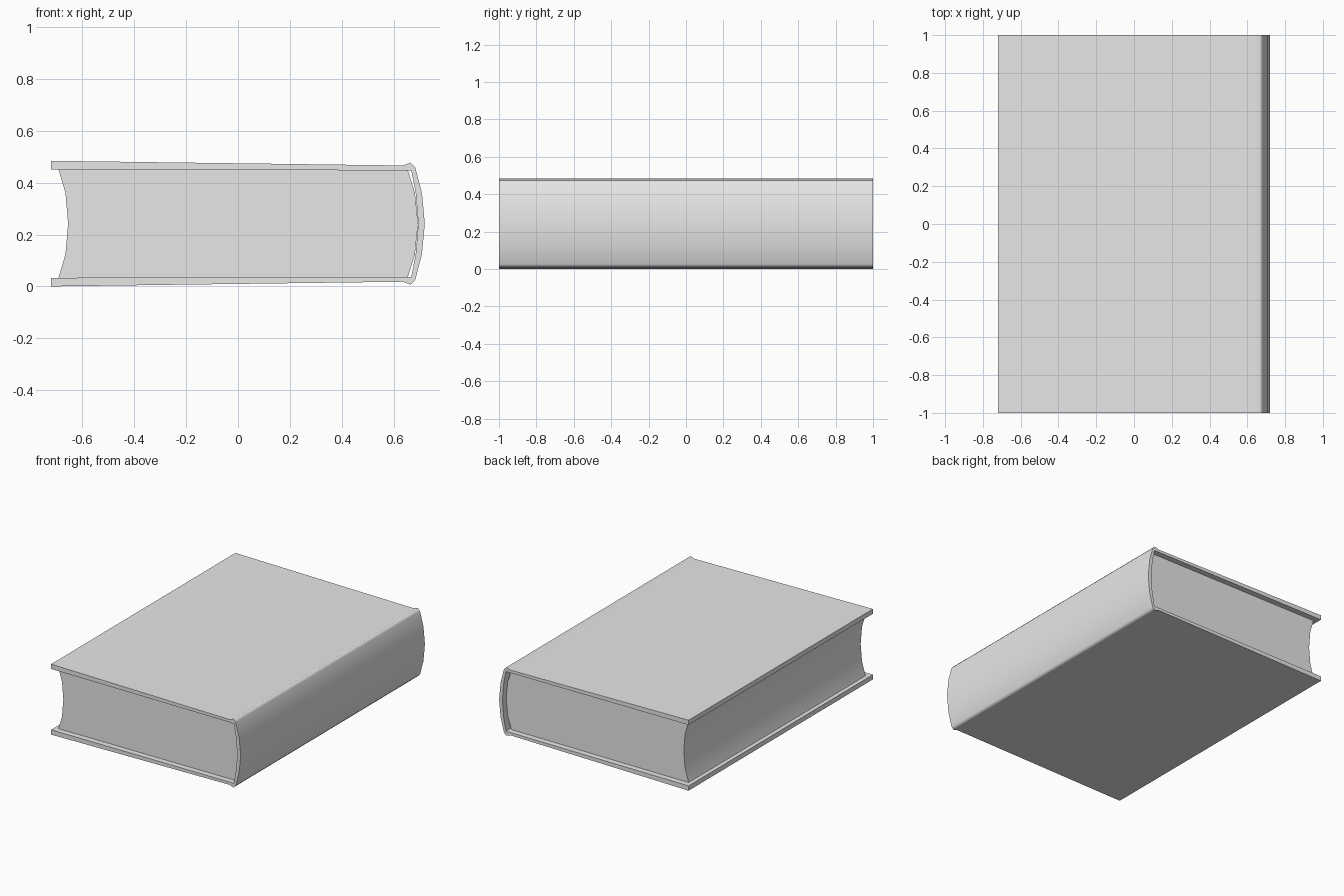
import bpy, bmesh, math

MID_Z = 0.242

cube = bpy.data.objects.get("Cube")
if cube:
    bpy.data.objects.remove(cube, do_unlink=True)

grey = bpy.data.materials.new("light_grey")
grey.use_nodes = True
grey.diffuse_color = (0.8, 0.8, 0.8, 1)
grey.node_tree.nodes["Principled BSDF"].inputs["Base Color"].default_value = (0.8, 0.8, 0.8, 1)


def mirrored(half):
    """Complete an upper half profile of (x, height) ending on the middle line."""
    return half + [(x, -h) for x, h in reversed(half[:-1])]


def extruded_band(name, side_a, side_b, half_depth, angle):
    """Solid between two matching profiles, extruded along y."""
    bm = bmesh.new()

    def row(points, y):
        return [bm.verts.new((x, y, MID_Z + h)) for x, h in points]

    a0, a1 = row(side_a, -half_depth), row(side_a, half_depth)
    b0, b1 = row(side_b, -half_depth), row(side_b, half_depth)
    for i in range(len(side_a) - 1):
        for p, q in ((a0, a1), (a1, b1), (b1, b0), (b0, a0)):
            bm.faces.new((p[i], q[i], q[i + 1], p[i + 1]))
    for i in (0, -1):
        bm.faces.new((a0[i], a1[i], b1[i], b0[i]))
    bmesh.ops.recalc_face_normals(bm, faces=bm.faces)
    mesh = bpy.data.meshes.new(name)
    bm.to_mesh(mesh)
    bm.free()
    mesh.materials.append(grey)
    obj = bpy.data.objects.new(name, mesh)
    bpy.context.collection.objects.link(obj)

    # Smooth curves, sharp corners, flat large faces
    bpy.ops.object.select_all(action="DESELECT")
    obj.select_set(True)
    bpy.context.view_layer.objects.active = obj
    bpy.ops.object.shade_smooth_by_angle(angle=math.radians(angle))
    weighted = obj.modifiers.new("even_shading", "WEIGHTED_NORMAL")
    weighted.keep_sharp = True
    return obj


# Case: both boards, the hinge ridges and the rounded spine
outer = [(-0.72, 0.242), (0.635, 0.224), (0.665, 0.235),
         (0.683, 0.217), (0.709, 0.118), (0.72, 0)]
inner = [(-0.72, 0.209), (0.62, 0.205), (0.645, 0.205),
         (0.668, 0.205), (0.685, 0.118), (0.695, 0)]
extruded_band("book_cover", mirrored(outer), mirrored(inner), 1.0, 66)

# Pages: hollow fore edge and rounded back, set in from the board ends
fore_edge = [(-0.692, 0.209), (-0.665, 0.118), (-0.655, 0)]
back_edge = [(0.655, 0.205), (0.682, 0.118), (0.694, 0)]
extruded_band("page_block", mirrored(fore_edge), mirrored(back_edge), 0.96, 40)
